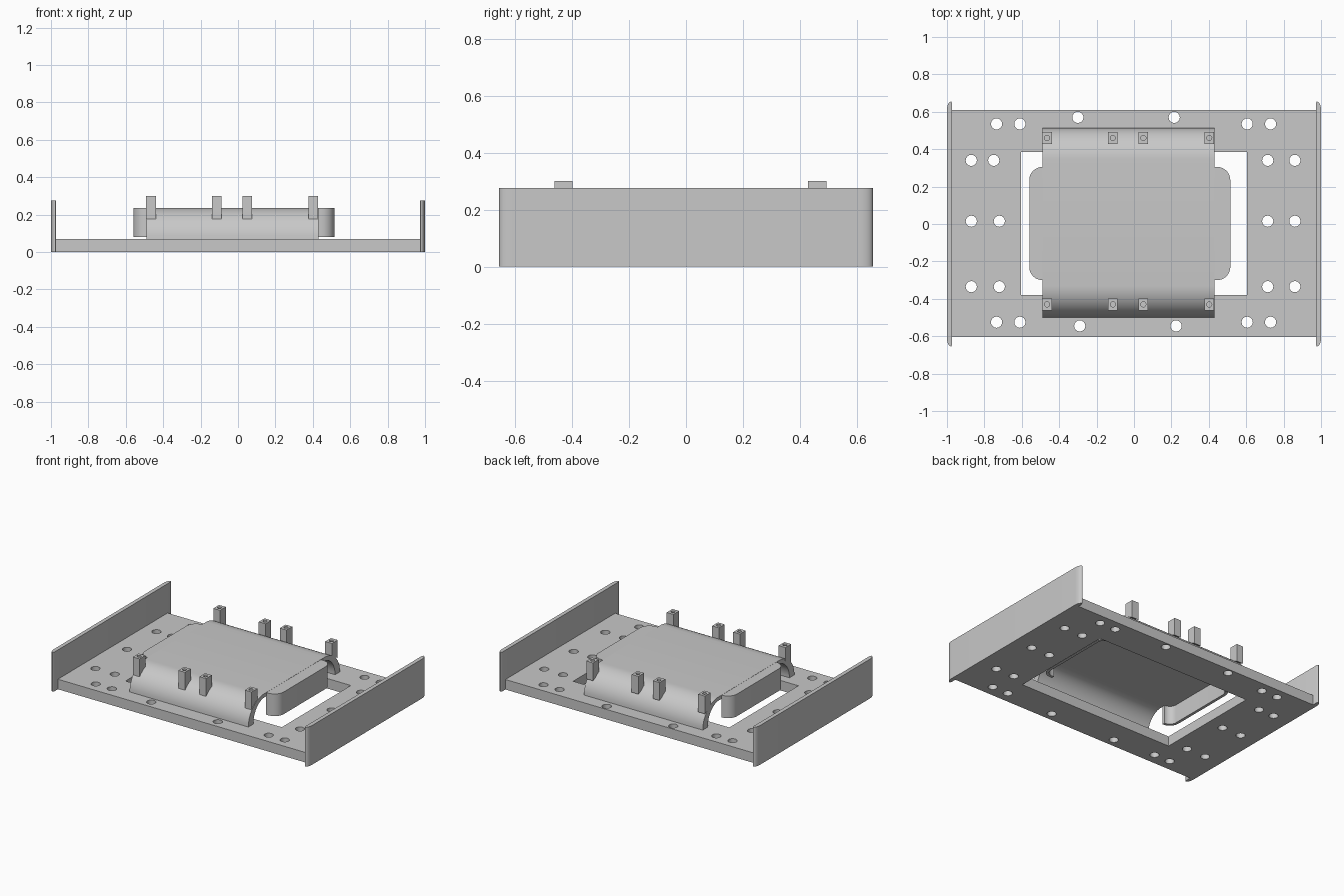
import bpy, bmesh
from math import sin, cos, pi, radians
from mathutils import Vector

cube = bpy.data.objects.get("Cube")
if cube:
    bpy.data.objects.remove(cube, do_unlink=True)

grey = bpy.data.materials.new("plain grey")
grey.use_nodes = True
grey.diffuse_color = (0.58, 0.58, 0.58, 1)
grey.node_tree.nodes["Principled BSDF"].inputs["Base Color"].default_value = (0.58, 0.58, 0.58, 1)


def prism(name, pts, lo, hi, along="z"):
    """Extrude a closed outline: (x, y) along z, or (y, z) along x."""
    bm = bmesh.new()
    place = (lambda p: (p[0], p[1], lo)) if along == "z" else (lambda p: (lo, p[0], p[1]))
    face = bm.faces.new([bm.verts.new(place(p)) for p in pts])
    top = bmesh.ops.extrude_face_region(bm, geom=[face])["geom"]
    step = Vector((0, 0, hi - lo)) if along == "z" else Vector((hi - lo, 0, 0))
    bmesh.ops.translate(bm, vec=step, verts=[g for g in top if isinstance(g, bmesh.types.BMVert)])
    bmesh.ops.recalc_face_normals(bm, faces=bm.faces)
    mesh = bpy.data.meshes.new(name)
    bm.to_mesh(mesh)
    bm.free()
    mesh.materials.append(grey)
    ob = bpy.data.objects.new(name, mesh)
    bpy.context.collection.objects.link(ob)
    return ob


def arc(cx, cy, r, a0, a1, n=8):
    steps = [radians(a0 + (a1 - a0) * i / n) for i in range(n + 1)]
    return [(cx + r * cos(a), cy + r * sin(a)) for a in steps]


def rect(x0, x1, y0, y1):
    return [(x0, y0), (x1, y0), (x1, y1), (x0, y1)]


def rounded(x0, x1, y0, y1, r):
    return (arc(x1 - r, y1 - r, r, 0, 90) + arc(x0 + r, y1 - r, r, 90, 180)
            + arc(x0 + r, y0 + r, r, 180, 270) + arc(x1 - r, y0 + r, r, 270, 360))


def select(ob):
    bpy.ops.object.select_all(action="DESELECT")
    ob.select_set(True)
    bpy.context.view_layer.objects.active = ob


def cut(ob, cutters):
    for c in cutters:
        c.hide_render = True
        select(ob)
        m = ob.modifiers.new("cut", "BOOLEAN")
        m.operation, m.solver, m.object = "DIFFERENCE", "EXACT", c
        bpy.ops.object.modifier_apply(modifier=m.name)
        bpy.data.objects.remove(c, do_unlink=True)


def smooth(ob):
    select(ob)
    bpy.ops.object.shade_smooth_by_angle(angle=radians(30))


# Base plate with its window and drilled holes
plate = prism("base_plate", rect(-0.98, 0.98, -0.605, 0.61), 0, 0.07)
cutters = [prism("window_cutter", rect(-0.605, 0.605, -0.38, 0.385), -0.1, 0.2)]
rows = [
    (0.535, (-0.735, -0.61, 0.605, 0.73)),
    (0.57, (-0.30, 0.215)),
    (0.34, (-0.87, -0.75, 0.715, 0.86)),
    (0.015, (-0.87, -0.72, 0.715, 0.86)),
    (-0.335, (-0.87, -0.72, 0.715, 0.86)),
    (-0.525, (-0.735, -0.61, 0.605, 0.73)),
    (-0.545, (-0.29, 0.225)),
]
for y, xs in rows:
    for x in xs:
        cutters.append(prism("hole_cutter", arc(x, y, 0.03, 0, 337.5, 15), -0.1, 0.2))
cut(plate, cutters)
smooth(plate)

# Upright end plates with rounded outer corners
for side, name in ((1, "left_end_plate"), (-1, "right_end_plate")):
    curve = [(0.977 + 0.023 * cos(a), 0.61 + 0.045 * sin(a)) for a in [i * pi / 16 for i in range(9)]]
    half = curve + [(0.972, 0.645)]
    outline = half + [(x, -y) for x, y in reversed(half)]
    smooth(prism(name, [(side * x, y) for x, y in outline], 0, 0.275))

# Hollow tray: end walls only, open through the middle
tray = prism("tray", rounded(-0.56, 0.515, -0.30, 0.305, 0.07), 0.08, 0.235)
cut(tray, [prism("cavity_cutter", rounded(-0.54, 0.495, -0.28, 0.285, 0.05), 0.0, 0.21),
           prism("channel_cutter", rect(-0.488, 0.428, -0.5, 0.5), 0.0, 0.21)])
smooth(tray)

# Curved cover: flat top rolling down to the plate on both long sides
mid, flat = 0.0075, 0.337
outer = arc(flat, 0.07, 0.17, 0, 90, 14)
outer = [(y, 0.07 + (z - 0.07) * 0.166 / 0.17) for y, z in outer]
inner = arc(flat - 0.01, 0.07, 0.125, 90, 0, 14)
inner = [(y, z + 0.015 * (z - 0.07) / 0.125) for y, z in inner]
profile = (outer + [(-y, z) for y, z in reversed(outer)]
           + [(-y, z) for y, z in reversed(inner)] + inner)
cover = prism("curved_cover", [(y + mid, z) for y, z in profile], -0.49, 0.43, along="x")
smooth(cover)

# Terminal posts, sloped underneath to sit on the curve, with a screw hole on top
for side, y, label in ((1, 0.46, "back"), (-1, -0.43, "front")):
    for i, x in enumerate((-0.465, -0.113, 0.05, 0.402)):
        foot = [(y + side * 0.032, 0.175), (y + side * 0.032, 0.30),
                (y - side * 0.032, 0.30), (y - side * 0.032, 0.205)]
        post = prism(f"{label}_post_{i + 1}", foot, x - 0.026, x + 0.026, along="x")
        cut(post, [prism("screw_cutter", arc(x, y, 0.014, 0, 330, 11), 0.285, 0.35)])
